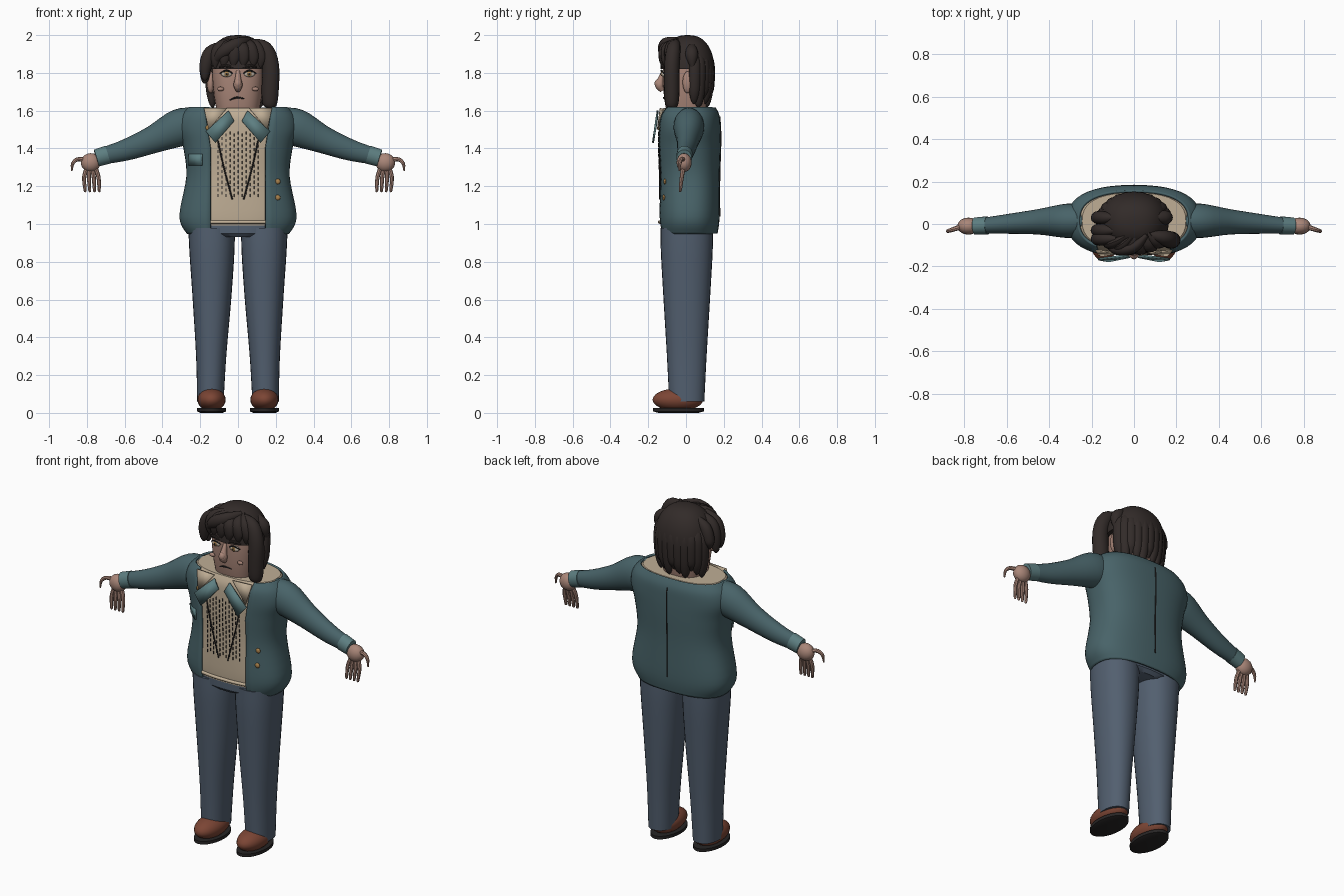
import bpy, bmesh
from math import sin, cos, pi, asin, radians
from mathutils import Vector

if "Cube" in bpy.data.objects:
    bpy.data.objects.remove(bpy.data.objects["Cube"])


def material(name, col):
    m = bpy.data.materials.new(name)
    m.diffuse_color = (*col, 1)
    m.use_nodes = True
    m.node_tree.nodes["Principled BSDF"].inputs["Base Color"].default_value = m.diffuse_color
    return m


TEAL = material("jacket teal", (.065, .125, .14))
TRIM = material("trim teal", (.11, .21, .22))
DENIM = material("denim", (.085, .115, .16))
BEIGE = material("beige", (.52, .42, .30))
SKIN = material("skin", (.40, .24, .19))
HAIR = material("hair", (.032, .024, .022))
LEATHER = material("leather", (.20, .06, .035))
DARK = material("dark", (.02, .018, .018))
BRASS = material("brass", (.40, .22, .07))
WHITE = material("eye white", (.6, .52, .42))


def finish(name, bm, mat):
    bmesh.ops.recalc_face_normals(bm, faces=bm.faces)
    me = bpy.data.meshes.new(name)
    bm.to_mesh(me)
    bm.free()
    ob = bpy.data.objects.new(name, me)
    bpy.context.collection.objects.link(ob)
    me.materials.append(mat)
    bpy.context.view_layer.objects.active = ob
    bpy.ops.object.select_all(action='DESELECT')
    ob.select_set(True)
    bpy.ops.object.shade_smooth_by_angle(angle=radians(40))
    return ob


def resample(pts, k=5):
    """Catmull-Rom through tuples of any length."""
    out = []
    p = [pts[0]] + list(pts) + [pts[-1]]
    for i in range(1, len(p) - 2):
        for j in range(k):
            t = j / k
            out.append(tuple(.5 * (2 * b + (c - a) * t + (2 * a - 5 * b + 4 * c - d) * t * t
                                   + (3 * b - a - 3 * c + d) * t ** 3)
                             for a, b, c, d in zip(*p[i - 1:i + 3])))
    return out + [tuple(pts[-1])]


def loft(name, rings, mat, closed=True):
    bm = bmesh.new()
    vs = [[bm.verts.new(p) for p in r] for r in rings]
    n = len(vs[0])
    for r, q in zip(vs, vs[1:]):
        for i in range(n if closed else n - 1):
            j = (i + 1) % n
            bm.faces.new((r[i], r[j], q[j], q[i]))
    if closed:
        bm.faces.new(vs[0])
        bm.faces.new(vs[-1])
    return finish(name, bm, mat)


def section(z, a, b, yc=0, xc=0, n=2.5, gap=0, N=40):
    """Horizontal superellipse; gap is the half width of a front opening."""
    t0 = asin((gap / a) ** (n / 2)) if gap else 0
    pts = []
    for i in range(N + 1 if gap else N):
        t = t0 + (2 * pi - 2 * t0) * i / N
        s, c = sin(t), cos(t)
        pts.append((xc + a * (1 if s > 0 else -1) * abs(s) ** (2 / n),
                    yc - b * (1 if c > 0 else -1) * abs(c) ** (2 / n), z))
    return pts


def tube(name, pts, mat, flat=1, ref=(0, 1, 0), N=12, k=4):
    """Swept tube through (x, y, z, radius); flat scales it along ref."""
    p = resample(pts, k)
    c = [Vector(q[:3]) for q in p]
    rings = []
    for i, q in enumerate(p):
        t = (c[min(i + 1, len(c) - 1)] - c[max(i - 1, 0)]).normalized()
        v = Vector(ref)
        v = (v - t * v.dot(t)).normalized()
        u = t.cross(v)
        rings.append([c[i] + max(q[3], .001) * (u * cos(2 * pi * m / N) + v * flat * sin(2 * pi * m / N))
                      for m in range(N)])
    return loft(name, rings, mat)


def ball(name, loc, size, mat, seg=20):
    bm = bmesh.new()
    bmesh.ops.create_uvsphere(bm, u_segments=seg, v_segments=seg // 2, radius=1)
    for v in bm.verts:
        v.co = Vector([l + a * s for l, a, s in zip(loc, v.co, size)])
    return finish(name, bm, mat)


def plate(name, pts, mat, th=.01):
    bm = bmesh.new()
    bm.faces.new([bm.verts.new(p) for p in pts])
    ob = finish(name, bm, mat)
    m = ob.modifiers.new("thick", 'SOLIDIFY')
    m.thickness, m.offset = th, 0
    return ob


# torso: z, half width, half depth
PROFILE = [(.95, .265, .147), (1.04, .305, .158), (1.25, .268, .158), (1.4, .283, .163),
           (1.5, .31, .163), (1.57, .298, .158), (1.615, .258, .138)]
YC = .014


def front(x, z):
    for p, q in zip(PROFILE, PROFILE[1:]):
        if z <= q[0]:
            f = (z - p[0]) / (q[0] - p[0])
            a, b = (p[i] + (q[i] - p[i]) * f for i in (1, 2))
            return YC - b * (1 - abs(x / a) ** 2.5) ** .4


prof = resample(PROFILE)
jacket = loft("jacket", [section(z, a, b, YC, gap=.145 + .03 * max(0, z - 1.4) / .2) for z, a, b in prof],
              TEAL, closed=False)
sol = jacket.modifiers.new("thick", 'SOLIDIFY')
sol.thickness, sol.offset = .012, 0
loft("shirt", [section(z, a - .014, b - .006, YC) for z, a, b in prof if z > .98], BEIGE)
tube("shirt_hem", [(x, front(x, 1.01) + .001, 1.01, .009) for x in (-.15, -.07, 0, .07, .15)], BEIGE)

# woven dashes and creases on the shirt
for c in range(-5, 6):
    for r in range(12):
        x, z = c * .021, 1.49 - r * .029 - (c % 2) * .012
        y = front(x, z) + .004
        tube("shirt_stitch", [(x, y, z, .003), (x, y, z - .016, .003)], DARK, N=5, k=1)
for s in (-1, 1):
    tube("shirt_crease", [(s * x, front(x, z) + .004, z, .004) for x, z in
                          ((.11, 1.46), (.08, 1.32), (.03, 1.13))], DARK, N=6)

# back seam, pocket and buttons
tube("back_seam", [(0, YC + b + .006, z, .004) for z, a, b in PROFILE[1:-1]], DARK, N=6)
plate("pocket", [(x, front(x, z) - .01, z) for x, z in ((-.26, 1.31), (-.19, 1.31), (-.19, 1.37), (-.26, 1.37))], TRIM)
for x, z in ((.21, 1.225), (.21, 1.14), (-.157, 1.51)):
    ball("button", (x, front(x, z) - .008, z), (.015, .008, .015), BRASS, 12)

# jeans hips
loft("jeans_hips", [section(z, a, b, .005) for z, a, b in ((.93, .13, .12), (.95, .23, .138), (1.0, .25, .138))], DENIM)

for s in (-1, 1):
    # legs and shoes: z, centre x, half width, half depth
    leg = resample([(.06, .146, .07, .093), (.3, .142, .08, .105), (.6, .138, .102, .123),
                    (.85, .138, .119, .137), (.98, .14, .123, .139)])
    loft("jeans_leg", [section(z, a, b, .004, s * c, 2.2, N=28) for z, c, a, b in leg], DENIM)
    ball("shoe", (s * .14, -.043, .07), (.075, .134, .06), LEATHER, 24)
    loft("shoe_sole", [section(z, a, a * 1.75, -.04, s * .14, 2, N=28) for z, a in
                       ((0, .06), (.008, .077), (.026, .077))], DARK)

    # sleeves and cuffs
    tube("sleeve", [(s * x, y, z, r) for x, y, z, r in
                    ((.22, .015, 1.53, .085), (.31, .015, 1.51, .099), (.45, .01, 1.447, .073),
                     (.6, 0, 1.39, .056), (.74, -.01, 1.355, .042))], TEAL, .82, N=24)
    tube("cuff", [(s * .69, -.007, 1.367, .049), (s * .75, -.01, 1.349, .046)], TRIM, .88, N=24, k=1)

    # hands
    ball("palm", (s * .78, -.01, 1.325), (.052, .04, .05), SKIN)
    for i in range(4):
        x = .735 + i * .025
        tube("finger", [(s * (.76 + i * .012), -.012, 1.31, .012), (s * (x + .004), -.022, 1.25, .011),
                        (s * x, -.03, 1.18, .008), (s * x, -.03, 1.17, .003)], SKIN, N=8)
    tube("thumb", [(s * .81, -.012, 1.34, .013), (s * .85, -.025, 1.342, .011),
                   (s * .875, -.033, 1.32, .009), (s * .88, -.036, 1.28, .004)], SKIN, N=8)

    # lapels and shirt collar points
    plate("lapel", [(s * .05, -.15, 1.60), (s * .02, -.155, 1.545), (s * .12, -.175, 1.43), (s * .17, -.165, 1.49)], TRIM)
    plate("shirt_collar", [(s * .18, -.125, 1.612), (s * .06, -.135, 1.612), (s * .155, -.15, 1.50)], BEIGE, .008)

    # ears, eyes, brows and cheeks
    ball("ear", (s * .145, .008, 1.75), (.02, .026, .058), SKIN)
    ball("eye", (s * .06, -.117, 1.795), (.03, .014, .017), WHITE)
    ball("iris", (s * .06, -.129, 1.795), (.012, .005, .013), BRASS, 12)
    ball("pupil", (s * .06, -.133, 1.795), (.006, .003, .006), DARK, 10)
    tube("eyelid", [(s * .028, -.122, 1.797, .003), (s * .06, -.131, 1.813, .005), (s * .095, -.116, 1.797, .003)], DARK, N=6)
    tube("eyebrow", [(s * .025, -.127, 1.828, .006), (s * .065, -.128, 1.838, .008), (s * .1, -.117, 1.83, .004)], HAIR, N=8)
    ball("cheek", (s * .092, -.111, 1.715), (.018, .01, .012), SKIN, 12)

# head, nose and mouth
head = resample([(1.57, .105, .095), (1.62, .117, .108), (1.7, .129, .119), (1.8, .136, .123),
                 (1.89, .125, .115), (1.95, .07, .07)])
loft("head", [section(z, a, b, 0, n=2.6, N=36) for z, a, b in head], SKIN)
tube("nose", [(0, -.118, 1.81, .01), (0, -.132, 1.77, .016), (0, -.14, 1.735, .024), (0, -.125, 1.705, .012)], SKIN)
ball("nose_tip", (0, -.147, 1.743), (.02, .02, .024), SKIN, 14)
tube("mouth", [(-.045, -.109, 1.655, .003), (-.01, -.117, 1.669, .005), (.035, -.113, 1.664, .003)], DARK, N=6)

# hair cap, cut level above the ears
loft("hair_cap", [section(1.82 + .18 * sin(t), .163 * cos(t) ** .8, .142 * cos(t) ** .8, .008, n=2.2)
                  for t in [i * 1.54 / 14 for i in range(15)]], HAIR)
# hanging locks round the back
for i in range(11):
    th = radians(-68 + i * 13.6)
    x, y, end = .152 * sin(th), .122 * cos(th), 1.615 + .02 * (i % 3)
    tube("back_lock", [(x * .6, y * .6, 1.94, .02), (x, y, 1.86, .033), (x * 1.03, y * 1.02, 1.73, .032),
                       (x * .97, y * .95, end + .03, .022), (x * .94, y * .92, end, .004)], HAIR,
         .8, (sin(th), cos(th), 0))
# fringe swept from the parting
for x in (-.115, -.07, -.02, .03, .08, .12):
    y = -.128 + x * x * 2.2
    tube("fringe_lock", [(.03 + x * .2, -.03, 1.965, .02), (x * .75, y * .9, 1.94, .034),
                         (x, y, 1.88, .03), (x - .006, y + .005, 1.825, .006)], HAIR, .6)
tube("front_swoop", [(.06, -.05, 1.975, .015), (0, -.11, 1.955, .032), (-.08, -.12, 1.91, .032),
                     (-.14, -.08, 1.84, .008)], HAIR, .8)
# long lock on one side, short ones on the other
tube("long_side_lock", [(.07, -.05, 1.96, .02), (.14, -.065, 1.93, .04), (.172, -.075, 1.84, .045),
                        (.17, -.075, 1.7, .045), (.168, -.075, 1.63, .036), (.165, -.075, 1.61, .012)], HAIR, .9, N=16)
for y, end in ((-.07, 1.76), (-.03, 1.745), (.03, 1.79)):
    tube("short_side_lock", [(-.08, y, 1.955, .015), (-.145, y, 1.91, .034), (-.17, y, 1.84, .034),
                             (-.175, y, end + .02, .02), (-.172, y, end, .006)], HAIR, .9)
tube("side_lock", [(.08, .03, 1.95, .015), (.145, .03, 1.9, .035), (.16, .035, 1.83, .012)], HAIR)
